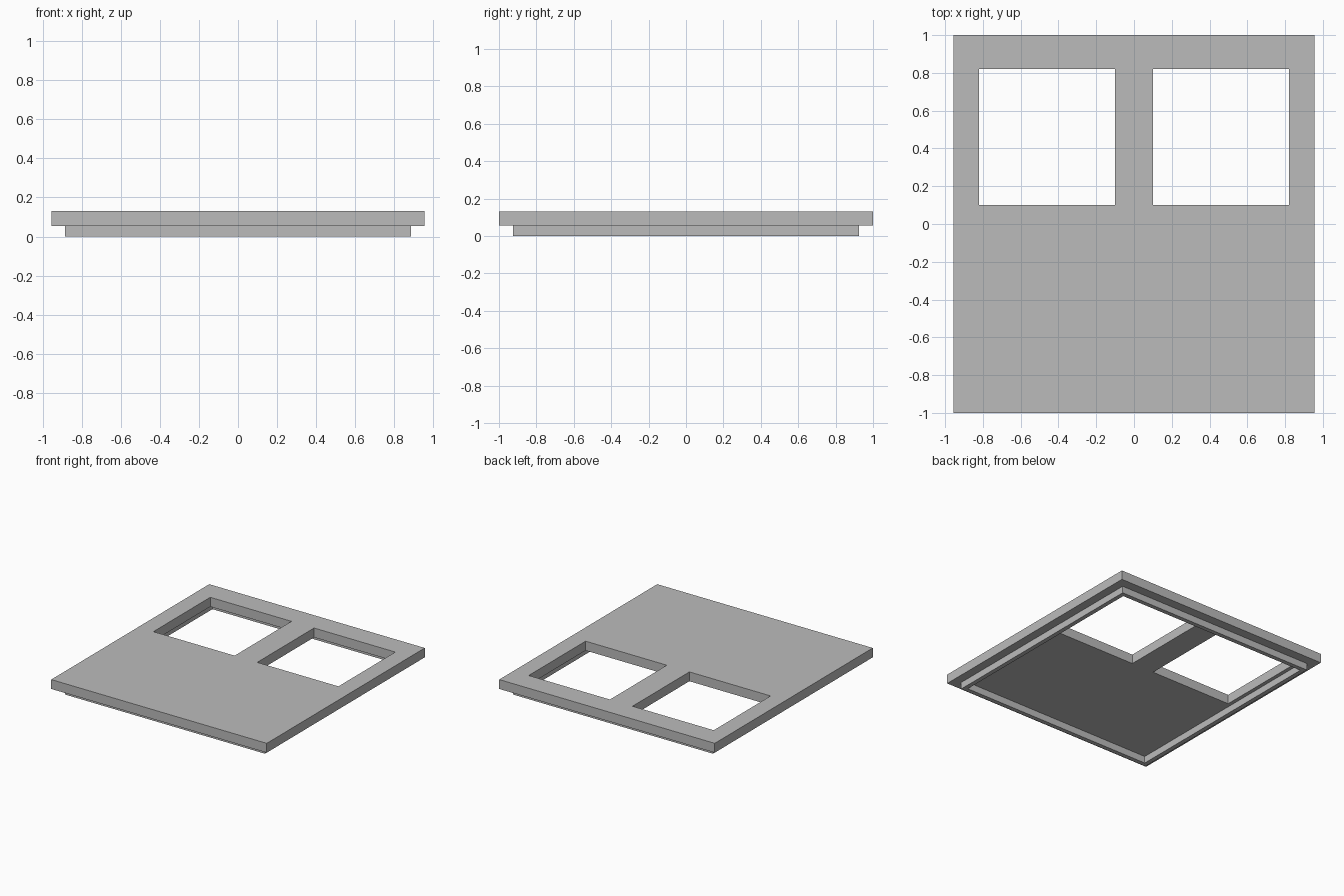
import bpy
import bmesh

cube = bpy.data.objects.get("Cube")
if cube:
    bpy.data.objects.remove(cube, do_unlink=True)

# Single plain grey
grey = bpy.data.materials.new("plain grey")
grey.use_nodes = True
colour = (0.5, 0.5, 0.5, 1)
grey.diffuse_color = colour
grey.node_tree.nodes["Principled BSDF"].inputs["Base Color"].default_value = colour


def slab(name, xs, ys, openings, bottom, top):
    """Extrude a grid of cells, leaving the listed (column, row) cells open."""
    bm = bmesh.new()
    verts = [[bm.verts.new((x, y, bottom)) for y in ys] for x in xs]
    for i in range(len(xs) - 1):
        for j in range(len(ys) - 1):
            if (i, j) not in openings:
                bm.faces.new((verts[i][j], verts[i + 1][j],
                              verts[i + 1][j + 1], verts[i][j + 1]))
    loose = [v for v in bm.verts if not v.link_faces]
    bmesh.ops.delete(bm, geom=loose, context="VERTS")
    lid = bmesh.ops.extrude_face_region(bm, geom=bm.faces[:], use_keep_orig=True)
    raised = [g for g in lid["geom"] if isinstance(g, bmesh.types.BMVert)]
    bmesh.ops.translate(bm, verts=raised, vec=(0, 0, top - bottom))
    bmesh.ops.recalc_face_normals(bm, faces=bm.faces[:])
    mesh = bpy.data.meshes.new(name)
    bm.to_mesh(mesh)
    bm.free()
    mesh.materials.append(grey)
    obj = bpy.data.objects.new(name, mesh)
    bpy.context.collection.objects.link(obj)
    return obj


# Top panel with two square openings towards the back
slab("panel", (-0.955, -0.82, -0.1, 0.1, 0.82, 0.955), (-1, 0.1, 0.82, 1),
     {(1, 1), (3, 1)}, 0.055, 0.13)

# Thin locating rim underneath
slab("under_rim", (-0.885, -0.85, 0.85, 0.885), (-0.925, -0.89, 0.89, 0.925),
     {(1, 1)}, 0, 0.055)
